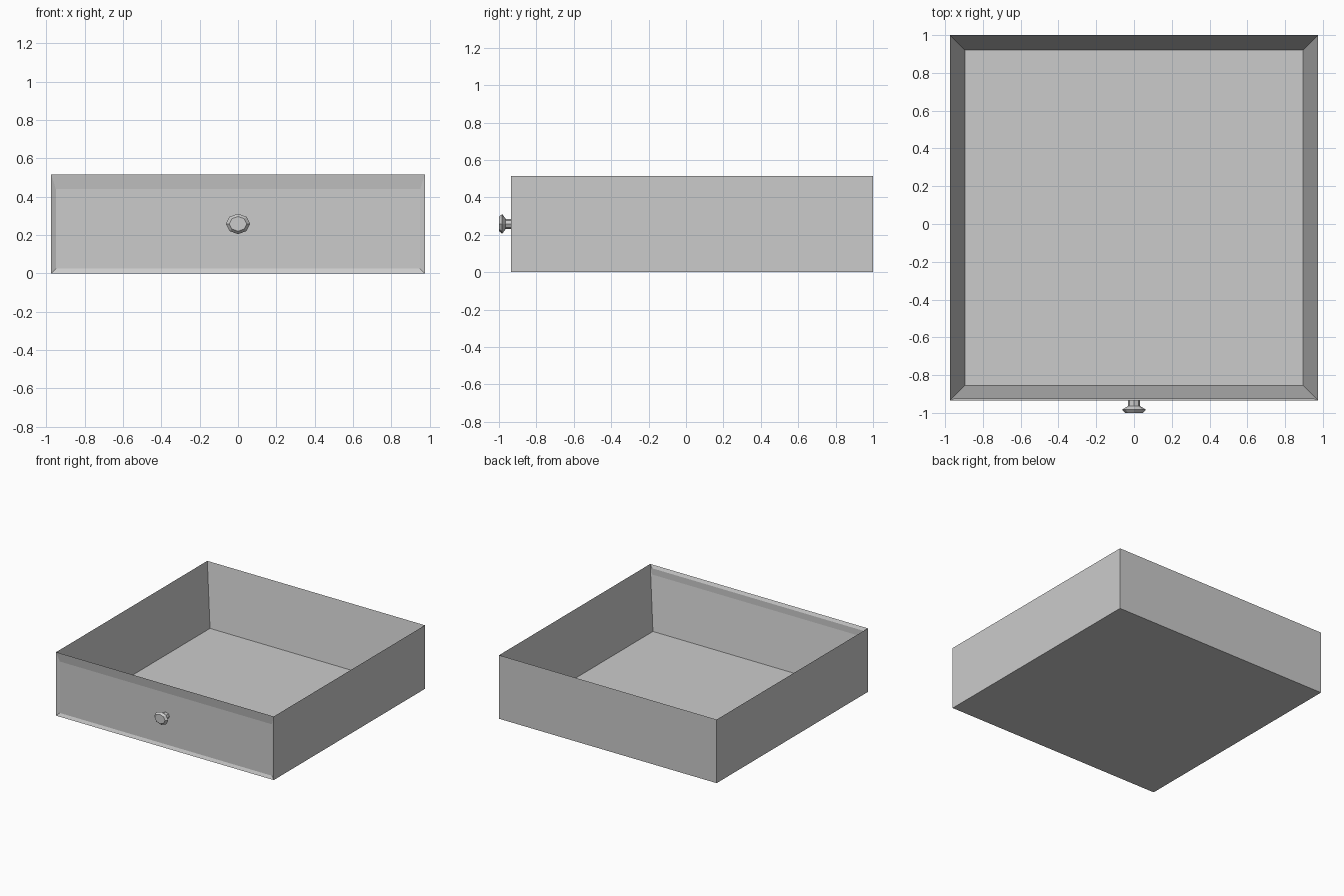
import bpy, bmesh, math
from mathutils import Vector

if "Cube" in bpy.data.objects:
    bpy.data.objects.remove(bpy.data.objects["Cube"])


def finish(bm, name):
    bmesh.ops.recalc_face_normals(bm, faces=bm.faces)
    me = bpy.data.meshes.new(name)
    bm.to_mesh(me)
    bm.free()
    ob = bpy.data.objects.new(name, me)
    bpy.context.collection.objects.link(ob)
    return ob


def inset_and_push(bm, direction, inset, push):
    """Inset the face pointing along direction, then move it inwards."""
    d = Vector(direction)
    bm.normal_update()
    face = max(bm.faces, key=lambda f: f.normal.dot(d) * 10 + f.calc_center_median().dot(d))
    bmesh.ops.inset_region(bm, faces=[face], thickness=inset, use_even_offset=True)
    bmesh.ops.translate(bm, verts=face.verts, vec=-d * push)
    return face


# Drawer box: outer block
X, Y0, Y1, H = 0.975, -0.935, 1.0, 0.515
bm = bmesh.new()
bmesh.ops.create_cube(bm, size=1)
bmesh.ops.scale(bm, verts=bm.verts, vec=(2 * X, Y1 - Y0, H))
bmesh.ops.translate(bm, verts=bm.verts, vec=(0, (Y0 + Y1) / 2, H / 2))

# Open inside with slightly tapered walls
floor = inset_and_push(bm, (0, 0, 1), 0.073, H - 0.02)
c = floor.calc_center_median()
for v in floor.verts:
    v.co.x -= math.copysign(0.007, v.co.x - c.x)
    v.co.y -= math.copysign(0.007, v.co.y - c.y)

# Shallow bevelled recess on the front
inset_and_push(bm, (0, -1, 0), 0.024, 0.012)
finish(bm, "drawer_box")

# Knob: eight-sided flared profile (y, half width, half height)
profile = [(-0.915, 0.032, 0.027), (-0.964, 0.032, 0.027),
           (-0.983, 0.063, 0.053), (-1.0, 0.046, 0.038)]
bm = bmesh.new()
SIDES, ZC = 8, 0.258
rings = [[bm.verts.new((rx * math.cos(i * math.tau / SIDES), y,
                        ZC + rz * math.sin(i * math.tau / SIDES)))
          for i in range(SIDES)] for y, rx, rz in profile]
for a, b in zip(rings, rings[1:]):
    for i in range(SIDES):
        j = (i + 1) % SIDES
        bm.faces.new((a[i], a[j], b[j], b[i]))
bm.faces.new(rings[0])
bm.faces.new(rings[-1])
finish(bm, "drawer_knob")
